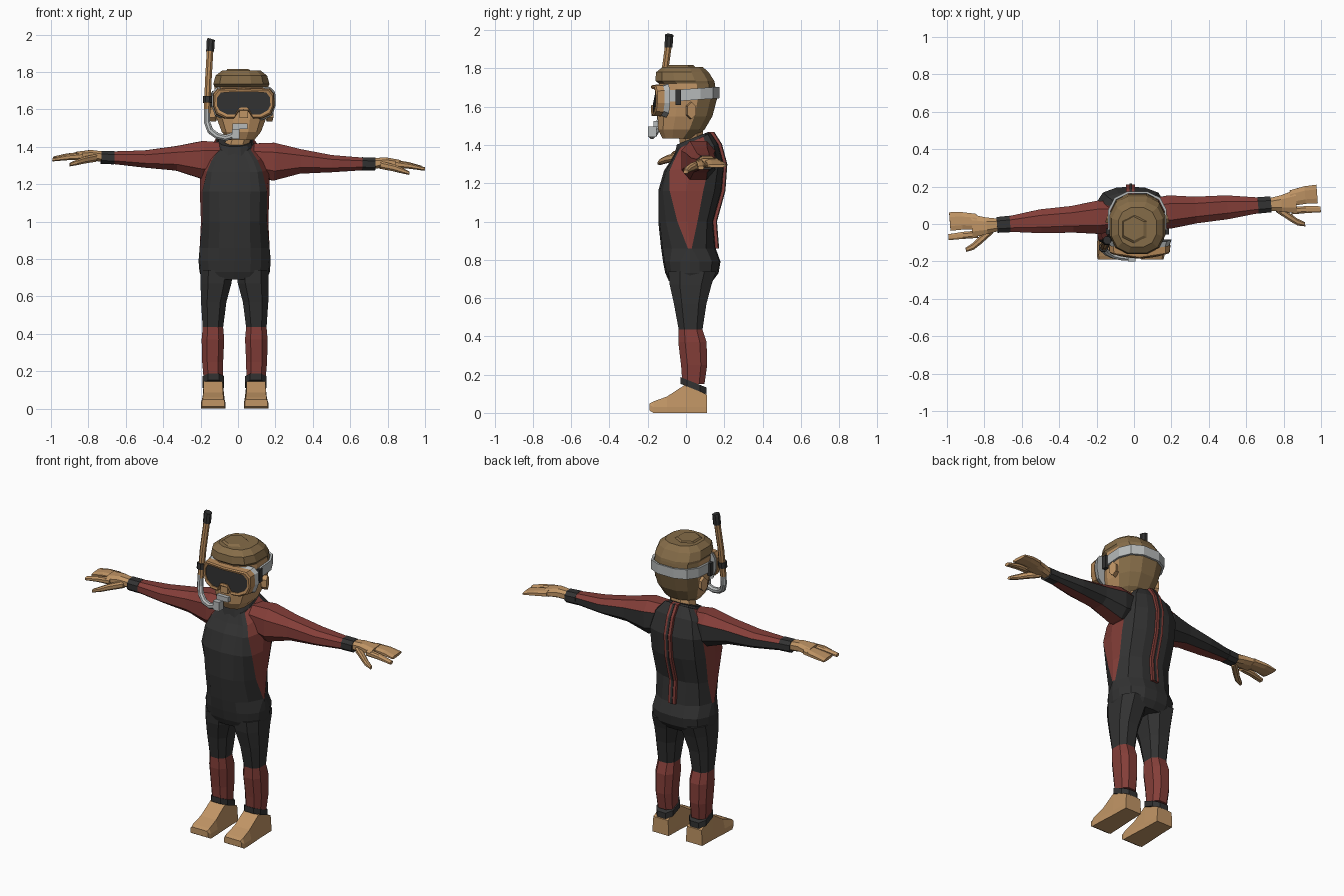
import bpy, bmesh, math
from mathutils import Matrix, Vector

if "Cube" in bpy.data.objects:
    bpy.data.objects.remove(bpy.data.objects["Cube"])


def material(name, r, g, b):
    m = bpy.data.materials.new(name)
    m.use_nodes = True
    m.diffuse_color = (r, g, b, 1)
    m.node_tree.nodes["Principled BSDF"].inputs["Base Color"].default_value = (r, g, b, 1)
    return m


BLACK = material("black neoprene", .032, .032, .032)
RED = material("dark red neoprene", .23, .048, .04)
SKIN = material("skin", .53, .3, .13)
HAIR = material("brown hair", .235, .15, .065)
TAN = material("tan plastic", .47, .25, .1)
GREY = material("light grey rubber", .47, .49, .49)

BODY_X, HEAD_X, MASK_X = -.018, .018, .03


def loft(name, rings, mats, rule=None, matrix=None, wrap=False):
    """Skin a list of point rings; rule(centre, normal, ring, column) picks the material."""
    bm = bmesh.new()
    vs = [[bm.verts.new(p) for p in r] for r in rings]
    n, cells = len(rings[0]), {}
    for i in range(len(vs) if wrap else len(vs) - 1):
        a, b = vs[i], vs[(i + 1) % len(vs)]
        for j in range(n):
            k = (j + 1) % n
            cells[bm.faces.new((a[j], a[k], b[k], b[j]))] = (i, j)
    if not wrap:
        cells[bm.faces.new(vs[0])] = (-1, -1)
        cells[bm.faces.new(vs[-1])] = (len(vs), -1)
    if matrix:
        bm.transform(matrix)
    bmesh.ops.recalc_face_normals(bm, faces=bm.faces)
    for f, (i, j) in cells.items():
        f.material_index = rule(f.calc_center_median(), f.normal, i, j) if rule else 0
    me = bpy.data.meshes.new(name)
    bm.to_mesh(me)
    bm.free()
    for m in mats:
        me.materials.append(m)
    ob = bpy.data.objects.new(name, me)
    bpy.context.collection.objects.link(ob)
    return ob


def oval(w, h, n=8, p=.8):
    """Squared-off oval outline as 2D offsets."""
    pts = []
    for k in range(n):
        a = 2 * math.pi * (k + .5) / n
        c, s = math.cos(a), math.sin(a)
        pts.append((w * math.copysign(abs(c) ** p, c), h * math.copysign(abs(s) ** p, s)))
    return pts


def flat_ring(cx, z, w, yf, yb, n=12, tilt=0, p=.8):
    cy = (yf + yb) / 2
    return [(cx + x, cy + y, z + tilt * y) for x, y in oval(w, (yb - yf) / 2, n, p)]


def cross_ring(x, y, ry, z, rz):
    return [(x, y + a, z + b) for a, b in oval(ry, rz)]


def box(name, centre, size, mat):
    ring = [(-.5, -.5), (.5, -.5), (.5, .5), (-.5, .5)]
    c = Vector(centre)
    return loft(name, [[c + Vector((a * size[0], b * size[1], h * size[2])) for a, b in ring]
                       for h in (-.5, .5)], [mat])


def tube(name, path, radius, mat):
    """Eight-sided pipe along a path."""
    pts, rings = [Vector(p) for p in path], []
    for i, p in enumerate(pts):
        d = (pts[min(i + 1, len(pts) - 1)] - pts[max(i - 1, 0)]).normalized()
        u = d.cross(Vector((0, 1, 0))).normalized()
        v = d.cross(u)
        rings.append([p + u * a + v * b for a, b in oval(radius, radius, 8, 1)])
    return loft(name, rings, [mat])


# Torso: each ring has a side panel edge so the red wedge follows the mesh
def torso_ring(z, w, yf, yb, p1, p2, f, tilt):
    half = [(0, yf), (.45 * w, yf + .008), ((.52 + f) / 2 * w, yf + (p1 - yf) * .4), (f * w, p1),
            (w, (p1 + p2) / 2), (.97 * w, p2), (.8 * w, p2 + (yb - p2) * .6),
            (.42 * w, yb - .006), (0, yb)]
    pts = half + [(-x, y) for x, y in half[7:0:-1]]
    return [(BODY_X + x, y, z + tilt * (y - .04)) for x, y in pts]


torso = [torso_ring(*r) for r in (
    (.69, .17, -.09, .14, -.03, .07, .95, 0),
    (.73, .188, -.108, .17, -.03, .07, .95, 0),
    (.79, .193, -.12, .18, -.03, .07, .95, 0),
    (.86, .187, -.13, .155, .01, .03, .99, 0),
    (1.0, .18, -.145, .143, -.045, .06, .96, 0),
    (1.16, .186, -.145, .188, -.085, .09, .93, 0),
    (1.28, .185, -.115, .2, -.085, .12, .8, .1),
    (1.36, .155, -.08, .17, -.06, .11, .8, .35),
    (1.42, .1, -.05, .13, -.03, .09, .85, .5))]
loft("wetsuit_torso", torso, [BLACK, RED],
     lambda c, n, i, j: int(3 <= i < 9 and j in (3, 4, 11, 12)))
loft("collar", [flat_ring(BODY_X, 1.395, .105, -.062, .13, tilt=.5),
                flat_ring(BODY_X, 1.435, .088, -.05, .118, tilt=.4)], [BLACK])
loft("neck", [flat_ring(BODY_X, 1.37, .07, -.03, .1, 8),
              flat_ring(HEAD_X, 1.5, .07, -.05, .09, 8)], [SKIN])

# Back zip: a red strip with a black centre line
spine = [(.132, 1.468), (.172, 1.405), (.2, 1.3), (.19, 1.16), (.146, 1.0), (.157, .86)]
for part, half, out, mat in (("zip_tape", .024, .012, RED), ("zip_teeth", .007, .016, BLACK)):
    loft(part, [[(BODY_X + a, y + b, z) for a, b in
                 ((-half, -.02), (half, -.02), (half, out), (-half, out))] for y, z in spine], [mat])

# Limbs
pivot = Vector((0, .05, 1.325))
lean = (Matrix.Translation(pivot) @ Matrix.Rotation(.075, 4, "Z")
        @ Matrix.Rotation(.025, 4, "Y") @ Matrix.Translation(-pivot))
for side, s in (("left", 1), ("right", -1)):
    arm_m = lean @ Matrix.Diagonal((s, 1, 1, 1))
    leg_m = Matrix.Translation((BODY_X, 0, 0)) @ Matrix.Diagonal((s, 1, 1, 1))

    def arm_part(name, rows, mats, rule=None):
        loft(side + "_" + name, [cross_ring(*r) for r in rows], mats, rule, arm_m)

    arm_part("sleeve", [(.08, .05, .08, 1.335, .09), (.19, .05, .095, 1.325, .108),
                        (.33, .05, .076, 1.33, .07), (.5, .052, .068, 1.322, .049),
                        (.68, .05, .043, 1.325, .035)], [RED, BLACK],
             lambda c, n, i, j: int(n.y > .3 and n.z < .3))
    arm_part("wrist_cuff", [(.665, .05, .047, 1.325, .038), (.735, .05, .045, 1.325, .037)], [BLACK])
    arm_part("palm", [(.72, .05, .034, 1.328, .03), (.79, .05, .047, 1.336, .029),
                      (.87, .055, .066, 1.332, .02)], [SKIN])
    arm_part("fingers", [(.84, .075, .045, 1.332, .021), (.92, .086, .05, 1.325, .016),
                         (.985, .087, .053, 1.315, .009)], [SKIN])
    arm_part("forefinger", [(.84, .008, .021, 1.328, .02), (.92, .008, .02, 1.32, .016),
                            (.998, .004, .017, 1.306, .01)], [SKIN])
    arm_part("thumb", [(.76, .03, .025, 1.322, .022), (.83, -.025, .024, 1.308, .02),
                       (.87, -.055, .02, 1.295, .016), (.91, -.07, .012, 1.282, .01)], [SKIN])

    # Leg rows: height, inner x, outer x, front y, back y
    def leg_rings(rows, tilt=0):
        return [flat_ring((a + b) / 2, z, (b - a) / 2, yf, yb, 8, tilt, .75)
                for z, a, b, yf, yb in rows]

    knee = (.435, .058, .174, -.042, .09)
    ankle = (.15, .06, .168, -.022, .1)
    loft(side + "_thigh", leg_rings([(.74, .002, .188, -.1, .165), (.67, .012, .187, -.092, .14),
                                     (.57, .04, .184, -.068, .112), knee]), [BLACK], None, leg_m)
    loft(side + "_shin", leg_rings([knee, (.37, .052, .18, -.045, .112), (.25, .058, .177, -.03, .115),
                                    ankle]), [RED], None, leg_m)
    loft(side + "_ankle_cuff", leg_rings([(.125, .052, .174, -.032, .11),
                                          (.16, .052, .174, -.032, .11)], -.4), [BLACK], None, leg_m)
    foot = []
    for y, low, top, wide, narrow in ((.11, 0, .095, .055, .05), (.0, 0, .15, .058, .05),
                                      (-.1, 0, .085, .064, .052), (-.17, 0, .06, .066, .056),
                                      (-.19, .012, .05, .06, .052)):
        foot.append([(.115 + x, y, z) for x, z in
                     ((-wide, low), (wide, low), (wide, low + .03), (narrow, top),
                      (-narrow, top), (-wide, low + .03))])
    loft(side + "_foot", foot, [SKIN], None, leg_m)

    # Ear and strap buckle
    ear = Matrix.Translation((HEAD_X + s * .15, .025, 1.58)) @ Matrix.Rotation(s * .3, 4, "Z")
    loft(side + "_ear", [[(x, a, b) for a, b in oval(.026, .045, 6, 1)] for x in (-.016, .016)],
         [SKIN], None, ear)
    box(side + "_strap_buckle", (HEAD_X + s * .158, -.04, 1.65), (.022, .03, .08), BLACK)

# Head: skin on the face, hair on top and behind
head = [flat_ring(HEAD_X, *r) for r in (
    (1.435, .07, -.125, .04), (1.48, .108, -.15, .1), (1.55, .135, -.152, .142),
    (1.64, .15, -.148, .166), (1.72, .148, -.145, .155), (1.735, .154, -.165, .152),
    (1.78, .142, -.16, .122), (1.808, .105, -.125, .09))]
loft("head", head, [SKIN, HAIR], lambda c, n, i, j: int(c.z > 1.715 or c.y > .02))
loft("hair_tuft", [flat_ring(HEAD_X, 1.775, .12, -.15, .07, 6),
                   flat_ring(HEAD_X - .02, 1.817, .06, -.09, .04, 6)], [HAIR])
box("nose", (MASK_X, -.155, 1.575), (.045, .05, .045), SKIN)

# Mask strap around the head
strap = []
for z, grow in ((1.632, 0), (1.632, .012), (1.692, .012), (1.692, 0)):
    strap.append([(x, y, h + .07 * y) for x, y, h in
                  flat_ring(HEAD_X, z, .149 + grow, -.13, .166 + grow)])
loft("mask_strap", strap, [GREY], wrap=True)


# Diving mask: frame with a nose notch, lens and soft skirt
def mask_loop(y, inset):
    half = [(0, 1.588), (.028, 1.586), (.052, 1.55), (.1, 1.55), (.148, 1.572),
            (.165, 1.62), (.163, 1.685), (.14, 1.712), (0, 1.716)]
    pts = []
    for x, z in half:
        x2 = x * (1 - inset / .165)
        z2 = z + inset if z < 1.6 else (z - inset if z > 1.65 else z)
        pts.append((x2, z2))
    pts += [(-x, z) for x, z in pts[7:0:-1]]
    return [(MASK_X + x, y + 1.1 * x * x, z) for x, z in pts]


loft("mask_frame", [mask_loop(-.142, 0), mask_loop(-.178, .003), mask_loop(-.184, .01),
                    mask_loop(-.18, .022), mask_loop(-.142, .022)], [TAN], wrap=True)
loft("mask_lens", [mask_loop(-.174, .02), mask_loop(-.168, .02)], [BLACK])
loft("mask_skirt", [mask_loop(-.15, .008), mask_loop(-.115, -.006)], [GREY])

# Snorkel on the right side
tube("snorkel_tube", [(-.165, -.13, 1.58), (-.159, -.115, 1.75), (-.149, -.092, 1.92)], .019, TAN)
tube("snorkel_tip", [(-.149, -.092, 1.91), (-.146, -.088, 1.965), (-.143, -.087, 1.975)], .023, BLACK)
tube("snorkel_clip", [(-.164, -.127, 1.635), (-.163, -.124, 1.67)], .026, BLACK)
tube("snorkel_bend", [(-.165, -.13, 1.6), (-.165, -.135, 1.53), (-.148, -.15, 1.485),
                      (-.11, -.168, 1.457), (-.065, -.178, 1.448), (-.02, -.18, 1.462)], .018, GREY)
box("mouthpiece", (-.012, -.177, 1.468), (.042, .045, .055), GREY)
box("mouthpiece_flange", (.01, -.155, 1.51), (.08, .03, .03), GREY)
